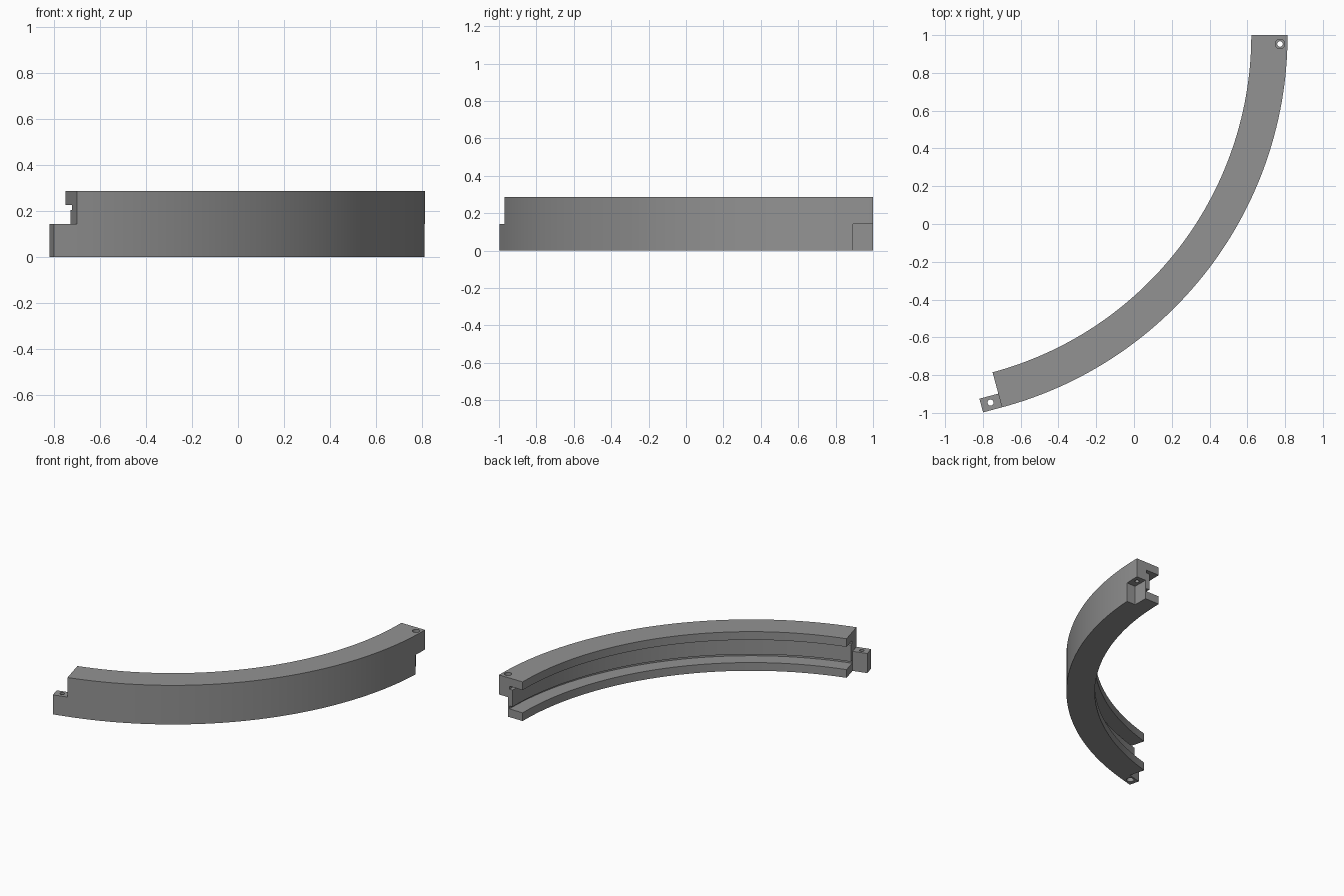
import bpy, bmesh, math
from mathutils import Matrix, Vector

if "Cube" in bpy.data.objects:
    bpy.data.objects.remove(bpy.data.objects["Cube"])

CX, CY = -1.227, 1.0            # centre of the arc
R_OUT, R_IN = 2.04, 1.848       # outer and inner radius
R_WEB, R_GROOVE, R_TAB = 1.93, 1.955, 1.965
H, HALF = 0.286, 0.143
SWEEP, SEGS = math.radians(75), 60

grey = bpy.data.materials.new("grey")
grey.diffuse_color = (0.29, 0.29, 0.29, 1)
grey.use_nodes = True
grey.node_tree.nodes["Principled BSDF"].inputs["Base Color"].default_value = grey.diffuse_color


def make_object(name, bm):
    bmesh.ops.recalc_face_normals(bm, faces=bm.faces)
    mesh = bpy.data.meshes.new(name)
    bm.to_mesh(mesh)
    bm.free()
    mesh.materials.append(grey)
    ob = bpy.data.objects.new(name, mesh)
    bpy.context.collection.objects.link(ob)
    return ob


def box(name, lo, hi, matrix=Matrix()):
    bm = bmesh.new()
    bmesh.ops.create_cube(bm, size=1)
    lo, hi = Vector(lo), Vector(hi)
    for v in bm.verts:
        v.co = matrix @ Vector([(lo[i] + hi[i]) / 2 + v.co[i] * (hi[i] - lo[i]) for i in range(3)])
    return make_object(name, bm)


def cylinder(name, centre, radius, z0, z1):
    bm = bmesh.new()
    bmesh.ops.create_cone(bm, cap_ends=True, segments=24, radius1=radius, radius2=radius,
                          depth=z1 - z0,
                          matrix=Matrix.Translation((centre[0], centre[1], (z0 + z1) / 2)))
    return make_object(name, bm)


def cut(ob, cutter):
    mod = ob.modifiers.new("cut", 'BOOLEAN')
    mod.operation, mod.solver, mod.object = 'DIFFERENCE', 'EXACT', cutter
    bpy.context.view_layer.objects.active = ob
    bpy.ops.object.modifier_apply(modifier=mod.name)
    bpy.data.objects.remove(cutter)


# Curved rail: channel section swept along the arc
lower = [(R_IN, 0), (R_IN, 0.06), (R_GROOVE, 0.06), (R_GROOVE, 0.082), (R_WEB, 0.082)]
profile = [(R_OUT, 0)] + lower + [(r, H - z) for r, z in reversed(lower)] + [(R_OUT, H)]
bm = bmesh.new()
rings = []
for i in range(SEGS + 1):
    a = -SWEEP * i / SEGS
    rings.append([bm.verts.new((CX + r * math.cos(a), CY + r * math.sin(a), z)) for r, z in profile])
n = len(profile)
for r0, r1 in zip(rings, rings[1:]):
    for j in range(n):
        k = (j + 1) % n
        bm.faces.new((r0[j], r0[k], r1[k], r1[j]))
bm.faces.new(rings[0])
bm.faces.new(rings[-1])
rail = make_object("curved_rail", bm)

# Socket notch and stepped bolt hole at the back end
cut(rail, box("notch_cutter", (CX + R_TAB, CY - 0.108, -0.1), (CX + R_OUT + 0.1, CY + 0.1, HALF)))
hole = (CX + 2.0, CY - 0.047)
cut(rail, cylinder("hole_cutter", hole, 0.015, 0.1, 0.4))
cut(rail, cylinder("recess_cutter", hole, 0.025, H - 0.04, 0.4))

# Joining tab at the front end, in the frame of the arc's end (x radial, y back along the arc)
end = Matrix.Translation((CX, CY, 0)) @ Matrix.Rotation(-SWEEP, 4, 'Z')
tab = box("joining_tab", (R_TAB, -0.1035, 0), (R_OUT, 0, HALF), end)
hole = end @ Vector((2.0, -0.052, 0))
cut(tab, cylinder("hole_cutter", hole, 0.016, -0.1, 0.3))
cut(tab, cylinder("recess_cutter", hole, 0.025, -0.1, 0.04))

# Smooth curved sides, sharp corners
for ob in (rail, tab):
    bpy.ops.object.select_all(action='DESELECT')
    ob.select_set(True)
    bpy.context.view_layer.objects.active = ob
    bpy.ops.object.shade_smooth_by_angle(angle=math.radians(30))
